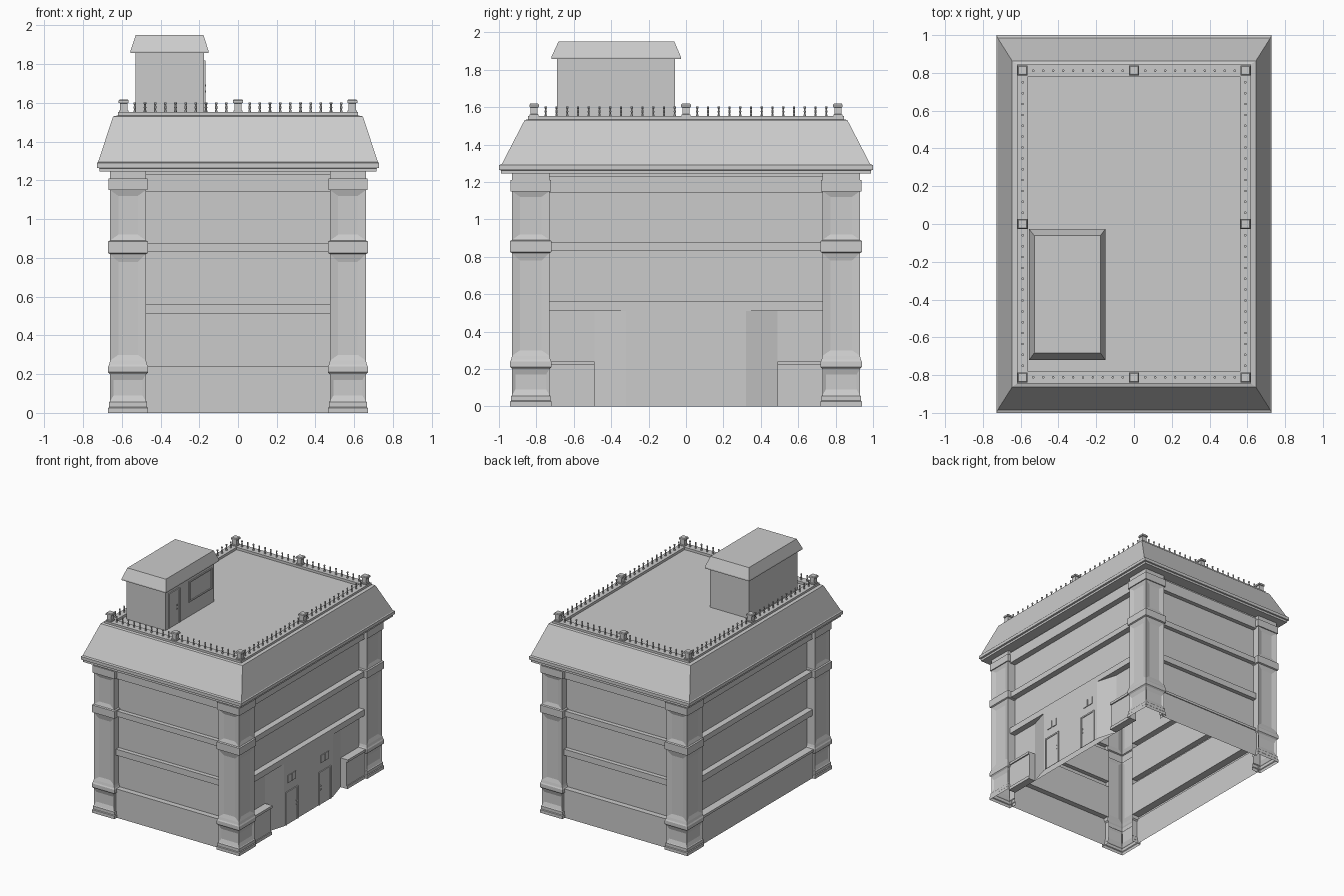
import bpy, bmesh, math
from mathutils import Vector

cube = bpy.data.objects.get("Cube")
if cube:
    bpy.data.objects.remove(cube, do_unlink=True)

stone = bpy.data.materials.new("light_grey_stone")
stone.use_nodes = True
GREY = (0.6, 0.6, 0.6, 1)
stone.diffuse_color = GREY
stone.node_tree.nodes["Principled BSDF"].inputs["Base Color"].default_value = GREY

WALL_X, WALL_Y = 0.59, 0.87      # recessed wall planes
PIER_X, PIER_Y = 0.66, 0.93      # outer faces of the corner piers
IN_X, IN_Y = 0.475, 0.73         # inner edges of the corner piers


def rect(x0, x1, y0, y1, z):
    return [(x0, y0, z), (x1, y0, z), (x1, y1, z), (x0, y1, z)]


def loft(bm, rings, closed=True, bottom=False, top=False):
    rows = [[bm.verts.new(p) for p in ring] for ring in rings]
    n = len(rows[0])
    for a, b in zip(rows, rows[1:]):
        for i in range(n if closed else n - 1):
            j = (i + 1) % n
            bm.faces.new((a[i], a[j], b[j], b[i]))
    if bottom:
        bm.faces.new(rows[0][::-1])
    if top:
        bm.faces.new(rows[-1])


def box(bm, x0, x1, y0, y1, z0, z1):
    loft(bm, [rect(x0, x1, y0, y1, z0), rect(x0, x1, y0, y1, z1)], True, True, True)


def face_outward(bm):
    bmesh.ops.recalc_face_normals(bm, faces=bm.faces[:])
    ref = Vector((0, 0, 0.7))
    total = sum(f.normal.dot(f.calc_center_median() - ref) * f.calc_area() for f in bm.faces)
    if total < 0:
        bmesh.ops.reverse_faces(bm, faces=bm.faces[:])
    bm.normal_update()


def finish(bm, name, orient=True):
    if orient:
        face_outward(bm)
    mesh = bpy.data.meshes.new(name)
    bm.to_mesh(mesh)
    bm.free()
    mesh.materials.append(stone)
    obj = bpy.data.objects.new(name, mesh)
    bpy.context.collection.objects.link(obj)
    return obj


# Corner piers: L-shaped shells with mouldings and sunk panels
PIER = [(0, .01), (.025, .01), (.03, .005), (.055, .005), (.06, 0), (.2, 0), (.21, .01),
        (.24, .01), (.25, .005), (.27, 0), (.82, 0), (.825, .01), (.885, .01), (.89, 0),
        (1.15, 0), (1.15, .008), (1.21, .008), (1.21, 0), (1.245, 0)]
PANELS = [(.06, .2, .09, .17, .025), (.27, .82, .3, .78, .06), (.89, 1.15, .92, 1.12, .06)]


def pier(name, sx, sy):
    bm = bmesh.new()
    rings = []
    for z, g in PIER:
        path = [(IN_X - g, WALL_Y), (IN_X - g, PIER_Y + g), (PIER_X + g, PIER_Y + g),
                (PIER_X + g, IN_Y - g), (WALL_X, IN_Y - g)]
        rings.append([(sx * x, sy * y, z) for x, y in path])
    loft(bm, rings, closed=False)
    face_outward(bm)
    for f in bm.faces[:]:
        c = f.calc_center_median()
        outer = abs(abs(c.x) - PIER_X) < .002 or abs(abs(c.y) - PIER_Y) < .002
        for z0, z1, low, high, margin in PANELS:
            if outer and abs(c.z - (z0 + z1) / 2) < .01 and f.calc_area() > .02:
                bmesh.ops.inset_individual(bm, faces=[f], thickness=margin, depth=-.01)
                for v in f.verts:
                    v.co.z = high if v.co.z > c.z else low
                break
    finish(bm, name, orient=False)


for sx, side in ((1, "left"), (-1, "right")):
    for sy, end in ((-1, "front"), (1, "back")):
        pier(f"{end}_{side}_pier", sx, sy)

# Walls: a stepped profile swept between the piers (projection, height)
UPPER = [(0, .24), (0, .51), (1, .51), (1, .56), (0, .56), (0, .83), (1, .83), (1, .875),
         (0, .875), (0, 1.14), (1, 1.14), (1, 1.23), (.7, 1.23), (.7, 1.245)]
PLINTH = [(1.1, 0), (1.1, .22), (1.3, .22), (1.3, .24)]


def wall(name, along_y, sign, profile):
    bm = bmesh.new()
    if along_y:
        rings = [[(sign * (WALL_X + .05 * d), a, z) for a in (-IN_Y, IN_Y)] for d, z in profile]
    else:
        rings = [[(a, sign * (WALL_Y + .035 * d), z) for a in (-IN_X, IN_X)] for d, z in profile]
    loft(bm, rings, closed=False)
    finish(bm, name)


wall("front_wall", False, -1, PLINTH + UPPER)
wall("back_wall", False, 1, PLINTH + UPPER)
wall("right_wall", True, -1, PLINTH + UPPER)
wall("left_wall", True, 1, [(0, 0)] + UPPER)

# Entrance bay with splayed ends on the left side
bm = bmesh.new()
bay = [(WALL_X, -.49), (.64, -.32), (.64, .32), (WALL_X, .49)]
loft(bm, [[(x, y, z) for x, y in bay] for z in (0, .512)], closed=False)
finish(bm, "entrance_bay")

for s, end in ((-1, "front"), (1, "back")):
    bm = bmesh.new()
    y0, y1 = sorted((s * .49, s * IN_Y))
    box(bm, WALL_X, .652, y0, y1, 0, .025)
    box(bm, WALL_X, .645, y0, y1, .025, .22)
    box(bm, WALL_X, .655, y0, y1, .22, .24)
    finish(bm, f"{end}_entrance_plinth")


def door(name, x, y0, y1, z0, z1, knob):
    bm = bmesh.new()
    t = .012
    box(bm, x, x + .008, y0, y0 + t, z0, z1)
    box(bm, x, x + .008, y1 - t, y1, z0, z1)
    box(bm, x, x + .008, y0 + t, y1 - t, z1 - t, z1)
    box(bm, x, x + .003, y0 + t, y1 - t, z0, z1 - t)
    for dz in (.12, .15):
        box(bm, x, x + .009, knob - .005, knob + .005, z0 + dz, z0 + dz + .01)
    finish(bm, name)


door("front_entrance_door", .64, -.3, -.14, 0, .27, -.16)
door("back_entrance_door", .64, .13, .29, 0, .27, .15)
for y, end in ((-.22, "front"), (.21, "back")):
    bm = bmesh.new()
    for s in (-1, 1):
        box(bm, .64, .646, y + s * .028 - .024, y + s * .028 + .024, .34, .4)
    finish(bm, f"{end}_door_vent")

# Cornice, mansard slopes and roof deck with its low kerb
ROOF = [(.6, .88, 1.245), (.715, .99, 1.245), (.715, .99, 1.262), (.728, 1, 1.265),
        (.728, 1, 1.29), (.722, .985, 1.295), (.645, .863, 1.53), (.62, .845, 1.535),
        (.62, .845, 1.552), (.56, .782, 1.552), (.56, .782, 1.532)]
bm = bmesh.new()
loft(bm, [rect(-x, x, -y, y, z) for x, y, z in ROOF], top=True)
finish(bm, "mansard_roof")

# Balustrade posts
RX, RY, KERB = .59, .812, 1.552
bm = bmesh.new()
for px in (-RX, 0, RX):
    for py in (-RY, 0, RY):
        if px or py:
            if px == 0 and py == 0:
                continue
            steps = [(.024, KERB), (.024, KERB + .008), (.019, KERB + .01), (.019, 1.598),
                     (.026, 1.6), (.026, 1.612), (.021, 1.618)]
            loft(bm, [rect(px - r, px + r, py - r, py + r, z) for r, z in steps], top=True)
finish(bm, "balustrade_posts")

# Turned balusters
TURNED = [(.007, 0), (.007, .008), (.004, .012), (.007, .024), (.004, .038), (.007, .042), (.007, .05)]


def baluster(bm, x, y):
    corners = [(math.cos(k * math.pi / 3), math.sin(k * math.pi / 3)) for k in range(6)]
    loft(bm, [[(x + r * c, y + r * s, KERB + h) for c, s in corners] for r, h in TURNED], top=True)


bm = bmesh.new()
for s in (-1, 1):
    for half in (-1, 1):
        for i in range(10):
            baluster(bm, half * (.06 + i * .0525), s * RY)
        for i in range(13):
            baluster(bm, s * RX, half * (.06 + i * .0575))
finish(bm, "balusters")

# Roof house with bevelled cap, door and window
bm = bmesh.new()
loft(bm, [rect(-.53, -.175, -.69, -.06, z) for z in (1.53, 1.86)])
finish(bm, "roof_house_walls")
bm = bmesh.new()
loft(bm, [rect(-.555, -.152, -.72, -.027, 1.857), rect(-.555, -.152, -.72, -.027, 1.868),
          rect(-.528, -.178, -.682, -.062, 1.95)], True, True, True)
finish(bm, "roof_house_cap")
door("roof_house_door", -.175, -.65, -.51, 1.535, 1.82, -.55)
bm = bmesh.new()
for y0, y1, z0, z1 in ((-.39, -.38, 1.65, 1.82), (-.1, -.09, 1.65, 1.82),
                       (-.38, -.1, 1.65, 1.66), (-.38, -.1, 1.81, 1.82)):
    box(bm, -.175, -.168, y0, y1, z0, z1)
finish(bm, "roof_house_window_frame")
